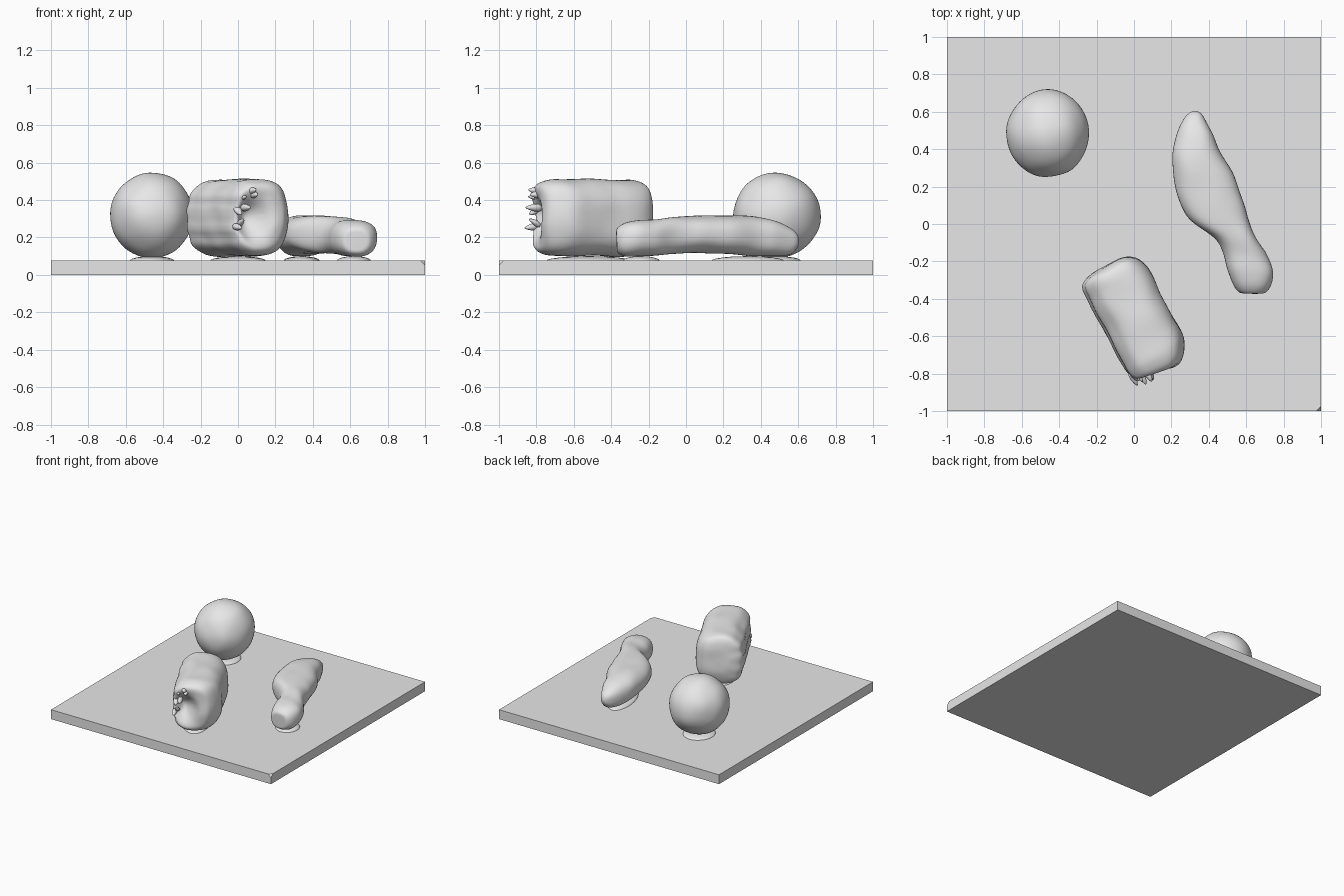
import bpy, bmesh, math, random
from mathutils import Vector, noise

if "Cube" in bpy.data.objects:
    bpy.data.objects.remove(bpy.data.objects["Cube"])

random.seed(3)
grey = bpy.data.materials.new("plain grey")
grey.diffuse_color = (0.8, 0.8, 0.8, 1)
grey.use_nodes = True
grey.node_tree.nodes["Principled BSDF"].inputs["Base Color"].default_value = grey.diffuse_color


def finish(name, bm, smooth=True):
    bmesh.ops.recalc_face_normals(bm, faces=bm.faces)
    me = bpy.data.meshes.new(name)
    bm.to_mesh(me)
    bm.free()
    me.materials.append(grey)
    for f in me.polygons:
        f.use_smooth = smooth
    ob = bpy.data.objects.new(name, me)
    bpy.context.collection.objects.link(ob)
    return ob


def spline(rows, steps):
    """Catmull-Rom interpolation between the section rows."""
    out = []
    for i in range(len(rows) - 1):
        a, b, c, d = (rows[min(max(i + k, 0), len(rows) - 1)] for k in (-1, 0, 1, 2))
        for s in range(steps):
            t = s / steps
            out.append([0.5 * (2 * q + (r - p) * t + (2 * p - 5 * q + 4 * r - w) * t * t
                               + (3 * q - p - 3 * r + w) * t ** 3)
                        for p, q, r, w in zip(a, b, c, d)])
    return out + [list(rows[-1])]


def loft(rows, along, across, power, steps=5, sides=48):
    """Rounded sections: position, side min, side max, z min, z max."""
    bm = bmesh.new()
    rings = []
    for u, t0, t1, z0, z1 in spline(rows, steps):
        ring = []
        for k in range(sides):
            a = 2 * math.pi * k / sides
            c, s = math.cos(a), math.sin(a)
            t = (t0 + t1) / 2 + (t1 - t0) / 2 * math.copysign(abs(c) ** (2 / power), c)
            z = (z0 + z1) / 2 + (z1 - z0) / 2 * math.copysign(abs(s) ** (2 / power), s)
            v = along * u + across * t
            ring.append(bm.verts.new((v.x, v.y, z)))
        rings.append(ring)
    for r, q in zip(rings, rings[1:]):
        for k in range(sides):
            j = (k + 1) % sides
            bm.faces.new((r[k], r[j], q[j], q[k]))
    bm.faces.new(rings[0])
    bm.faces.new(rings[-1])
    return bm


def roughen(bm, amount, scale):
    for v in bm.verts:
        v.co += noise.noise_vector(v.co * scale) * amount


# square board with one chipped corner
bm = bmesh.new()
bmesh.ops.create_cube(bm, size=1)
for v in bm.verts:
    v.co = Vector((v.co.x * 2, v.co.y * 2, (v.co.z + 0.5) * 0.077))
corner = [v for v in bm.verts if v.co.x > 0 and v.co.y < 0 and v.co.z > 0.05]
bmesh.ops.bevel(bm, geom=corner, offset=0.025, affect='VERTICES')
finish("board", bm, False)

# round ball, slightly uneven
bm = bmesh.new()
bmesh.ops.create_icosphere(bm, subdivisions=5, radius=1)
for v in bm.verts:
    n = v.co.copy()
    k = 1 + 0.025 * noise.noise(n * 1.7)
    v.co = Vector((-0.46 + 0.222 * n.x * k, 0.485 + 0.233 * n.y * k,
                   max(0.318 + 0.228 * n.z * k, 0.094)))
finish("ball", bm)

# long bent lump, sectioned along y
rows = [(-0.372, 0.60, 0.67, 0.15, 0.22), (-0.365, 0.56, 0.705, 0.12, 0.25),
        (-0.32, 0.525, 0.735, 0.10, 0.282), (-0.25, 0.50, 0.742, 0.098, 0.295),
        (-0.16, 0.475, 0.71, 0.102, 0.295), (-0.07, 0.425, 0.65, 0.11, 0.305),
        (0.02, 0.30, 0.615, 0.115, 0.315), (0.12, 0.245, 0.585, 0.115, 0.318),
        (0.25, 0.212, 0.535, 0.108, 0.318), (0.38, 0.205, 0.465, 0.10, 0.308),
        (0.48, 0.228, 0.425, 0.10, 0.288), (0.56, 0.262, 0.38, 0.11, 0.25),
        (0.595, 0.29, 0.355, 0.14, 0.22), (0.608, 0.315, 0.33, 0.17, 0.19)]
bm = loft(rows, Vector((0, 1, 0)), Vector((1, 0, 0)), 2.4)
roughen(bm, 0.006, 7)
finish("long_lump", bm)

# blocky rounded roll, lying at a slant
along, across = Vector((0.45, -0.89, 0)), Vector((0.89, 0.45, 0))
rows = [(0.130, -0.23, -0.20, 0.29, 0.32), (0.135, -0.31, -0.13, 0.21, 0.41),
        (0.155, -0.375, -0.085, 0.135, 0.475), (0.19, -0.402, -0.055, 0.108, 0.502),
        (0.27, -0.405, -0.038, 0.10, 0.51), (0.45, -0.40, -0.038, 0.10, 0.51),
        (0.62, -0.398, -0.032, 0.10, 0.512), (0.71, -0.395, -0.06, 0.108, 0.505),
        (0.765, -0.375, -0.105, 0.14, 0.475), (0.78, -0.335, -0.15, 0.20, 0.41),
        (0.785, -0.28, -0.20, 0.26, 0.35), (0.785, -0.25, -0.22, 0.29, 0.32)]
bm = loft(rows, along, across, 2.7, steps=6, sides=64)
for v in bm.verts:
    u, t = v.co.dot(along), v.co.dot(across)
    # hollow in the left of the front end
    if u > 0.6:
        r2 = ((t + 0.30) / 0.08) ** 2 + ((v.co.z - 0.30) / 0.10) ** 2
        v.co -= along * 0.11 * math.exp(-r2) * min(1, (u - 0.6) / 0.12)
    # shallow ribs down the left side
    if t < -0.3:
        v.co += across * 0.004 * math.sin(v.co.z * 70)
roughen(bm, 0.008, 7)
finish("roll", bm)

# ragged shreds at the hollow end
bm = bmesh.new()
for k in range(9):
    f = k / 8
    root = along * 0.70 + across * (-0.375 + 0.09 * f)
    root.z = 0.20 + 0.25 * random.random() if k < 5 else 0.42 + 0.03 * random.random()
    tip = along * random.uniform(0.05, 0.095) + Vector((0, 0, random.uniform(-0.03, 0.03)))
    res = bmesh.ops.create_icosphere(bm, subdivisions=2, radius=1)
    w = random.uniform(0.012, 0.022)
    for v in res["verts"]:
        n = v.co.copy()
        taper = w * (1 - 0.4 * n.x)
        v.co = root + tip * (0.5 + 0.6 * n.x) + across * n.y * taper + Vector((0, 0, n.z * taper))
finish("shreds", bm)

# low mounds where each item rests
for name, x, y, rx, ry, turn in (("ball_mound", -0.46, 0.485, 0.12, 0.13, 0),
                                 ("roll_mound", 0.0, -0.52, 0.11, 0.25, 0.47),
                                 ("lump_mound_back", 0.34, 0.33, 0.09, 0.20, 0.2),
                                 ("lump_mound_front", 0.62, -0.24, 0.09, 0.10, 0.2)):
    bm = bmesh.new()
    bmesh.ops.create_uvsphere(bm, u_segments=32, v_segments=12, radius=1)
    for v in bm.verts:
        px, py = v.co.x * rx, v.co.y * ry
        c, s = math.cos(turn), math.sin(turn)
        v.co = Vector((x + px * c - py * s, y + px * s + py * c, 0.074 + v.co.z * 0.026))
    finish(name, bm)
